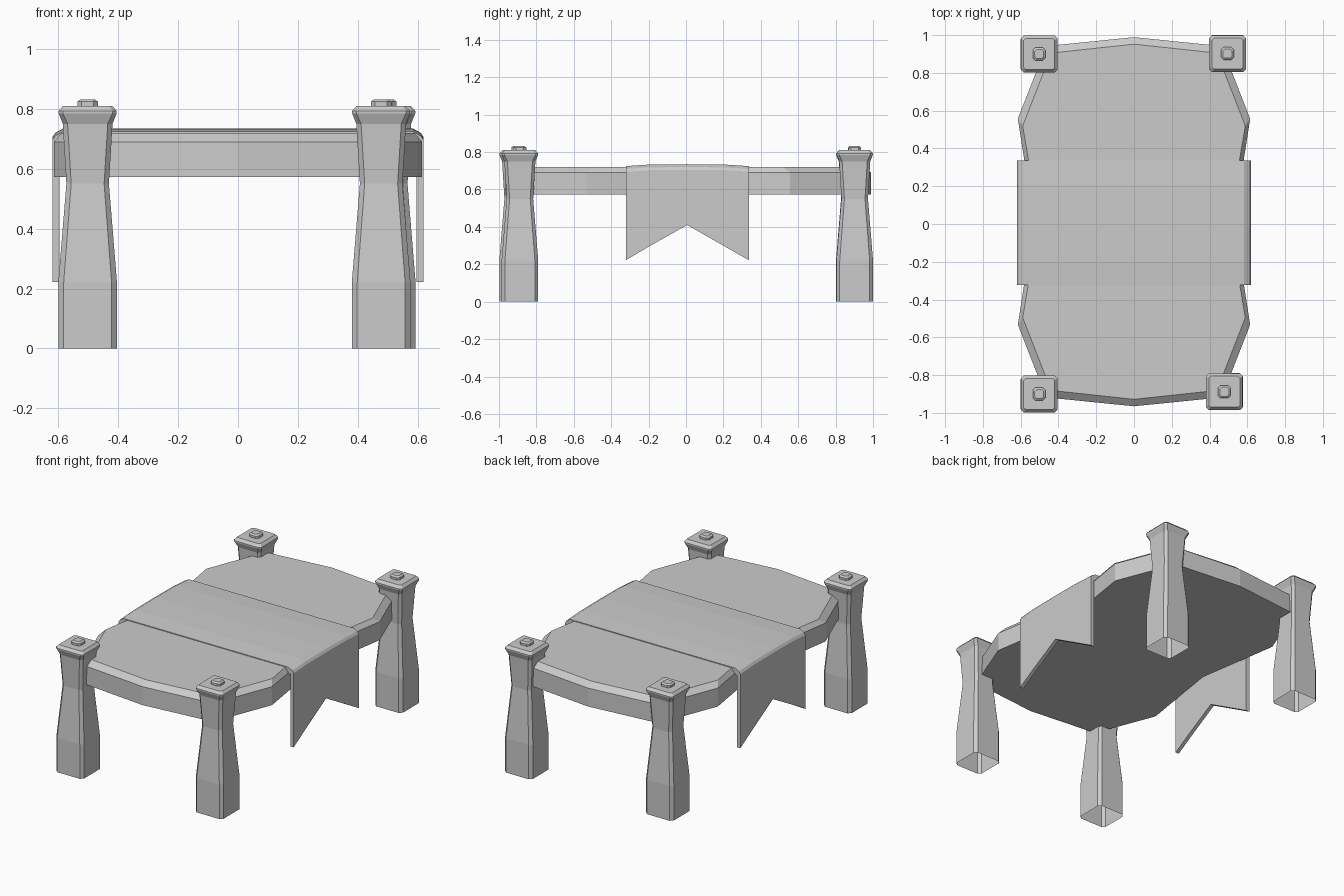
import bpy, bmesh

if "Cube" in bpy.data.objects:
    bpy.data.objects.remove(bpy.data.objects["Cube"])


def loft(name, rings, cap_bottom=True, cap_top=True, location=(0, 0, 0)):
    """Skin a stack of closed rings with flat quads."""
    bm = bmesh.new()
    loops = [[bm.verts.new(p) for p in ring] for ring in rings]
    n = len(loops[0])
    for a, b in zip(loops, loops[1:]):
        for i in range(n):
            j = (i + 1) % n
            bm.faces.new((a[i], a[j], b[j], b[i]))
    if cap_bottom:
        bm.faces.new(loops[0][::-1])
    if cap_top:
        bm.faces.new(loops[-1])
    mesh = bpy.data.meshes.new(name)
    bm.to_mesh(mesh)
    bm.free()
    obj = bpy.data.objects.new(name, mesh)
    obj.location = location
    bpy.context.collection.objects.link(obj)
    return obj


def chamfered_square(h, c, z):
    """Square ring of half width h with corners cut by c."""
    k = h - c
    return [(h, -k, z), (h, k, z), (k, h, z), (-k, h, z),
            (-h, k, z), (-h, -k, z), (-k, -h, z), (k, -h, z)]


# Legs: open underneath, narrow waist, flared cap; small knob on top
leg_profile = [(0.098, 0.018, 0), (0.098, 0.018, 0.22), (0.071, 0.016, 0.55),
               (0.083, 0.016, 0.75), (0.097, 0.014, 0.785),
               (0.097, 0.014, 0.793), (0.082, 0.010, 0.81)]
knob_profile = [(0.034, 0.014, 0.805), (0.034, 0.014, 0.824), (0.024, 0.010, 0.832)]
leg_spots = {"front_left": (-0.502, -0.90), "front_right": (0.478, -0.888),
             "back_left": (-0.502, 0.90), "back_right": (0.495, 0.902)}
for side, (x, y) in leg_spots.items():
    loft(side + "_leg", [chamfered_square(*p) for p in leg_profile],
         cap_bottom=False, location=(x, y, 0))
    loft(side + "_knob", [chamfered_square(*p) for p in knob_profile],
         cap_bottom=False, location=(x, y, 0))


# Tabletop: bowed ends, pinched sides, chamfered upper rim
def tabletop_ring(inset_x, inset_y, z):
    quarter = [(0.53, 0), (0.615, 0.545), (0.465, 0.93), (0, 0.977)]
    q = [(max(x - inset_x, 0), max(y - inset_y, 0)) for x, y in quarter]
    pts = (q + [(-x, y) for x, y in q[-2::-1]]
           + [(-x, -y) for x, y in q[1:]] + [(x, -y) for x, y in q[-2:0:-1]])
    return [(x, y + 0.012, z) for x, y in pts]


loft("tabletop", [tabletop_ring(0, 0, 0.572), tabletop_ring(0, 0, 0.69),
                  tabletop_ring(0.026, 0.037, 0.72)])


# Cloth runner: draped strip with swallow-tail ends
def cloth_ring(y, tail_z, lift):
    outer = [(0.62, tail_z), (0.62, 0.695 + lift), (0.61, 0.71 + lift), (0.583, 0.725 + lift)]
    inner = [(0.56, 0.70), (0.596, 0.68), (0.596, tail_z)]
    right = inner + outer
    left = [(-x, z) for x, z in outer[::-1] + inner[::-1]]
    return [(x, y, z) for x, z in right + left]


runner = loft("cloth_runner", [cloth_ring(-0.322, 0.222, 0), cloth_ring(-0.2, 0.294, 0.008),
                               cloth_ring(0.006, 0.41, 0.01), cloth_ring(0.21, 0.294, 0.008),
                               cloth_ring(0.336, 0.222, 0)])
bm = bmesh.new()
bm.from_mesh(runner.data)
bmesh.ops.recalc_face_normals(bm, faces=bm.faces)
bm.to_mesh(runner.data)
bm.free()
